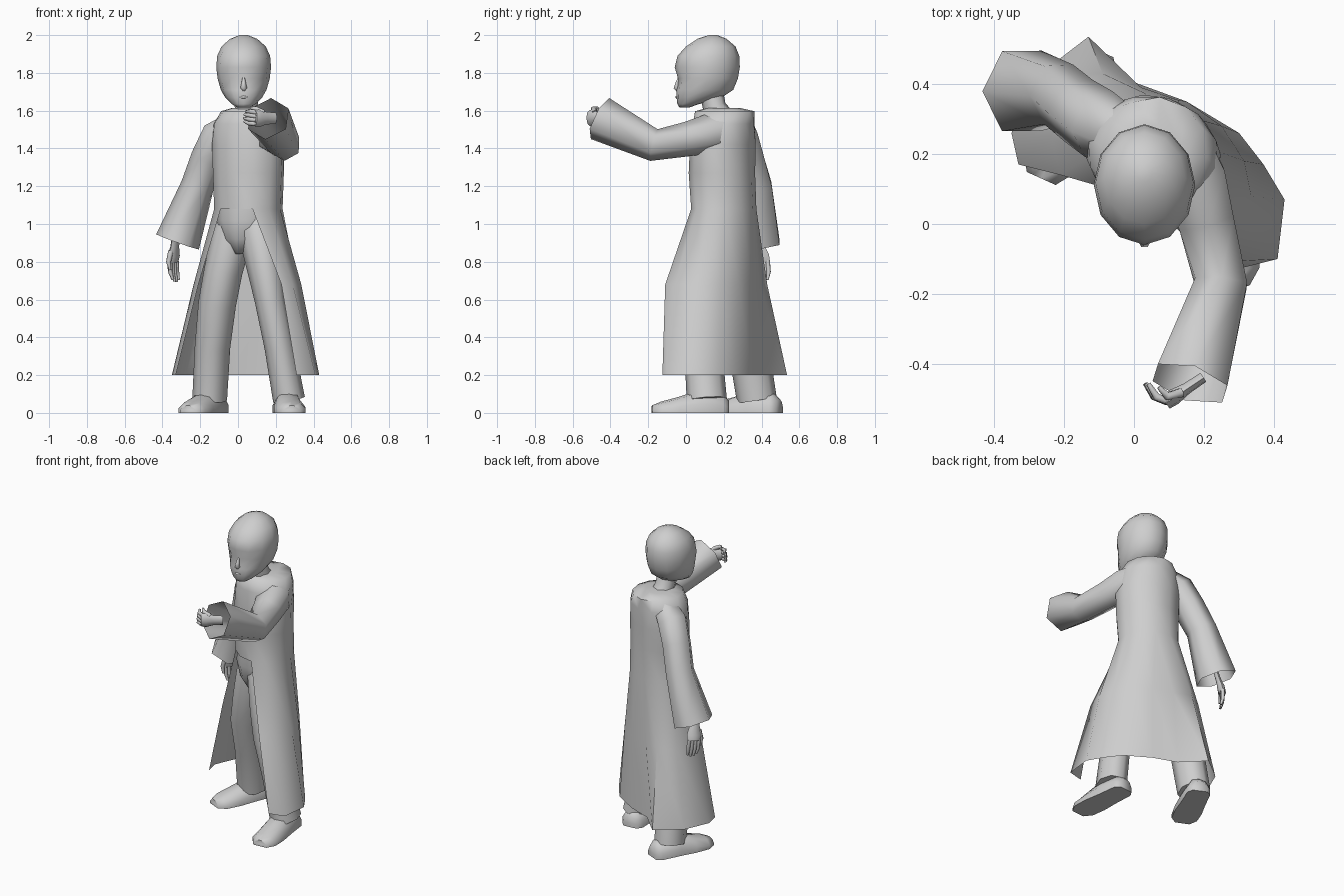
import bpy, bmesh
from math import sin, cos, pi, radians
from mathutils import Vector as V

if "Cube" in bpy.data.objects:
    bpy.data.objects.remove(bpy.data.objects["Cube"])

grey = bpy.data.materials.new("plain_grey")
grey.use_nodes = True
grey.diffuse_color = (0.62, 0.62, 0.62, 1)
grey.node_tree.nodes["Principled BSDF"].inputs["Base Color"].default_value = (0.62, 0.62, 0.62, 1)


def skin(name, rows, caps=(True, True), drop=()):
    """Join rows of points into a closed-round surface; drop removes (row, column) points."""
    bm = bmesh.new()
    rings = [[bm.verts.new(p) for p in row] for row in rows]
    n = len(rings[0])
    for a, b in zip(rings, rings[1:]):
        for i in range(n):
            j = (i + 1) % n
            bm.faces.new((a[i], a[j], b[j], b[i]))
    if caps[0]:
        bm.faces.new(rings[0][::-1])
    if caps[1]:
        bm.faces.new(rings[-1])
    bmesh.ops.recalc_face_normals(bm, faces=bm.faces)
    bmesh.ops.delete(bm, geom=[rings[r][c] for r, c in drop], context='VERTS')
    mesh = bpy.data.meshes.new(name)
    bm.to_mesh(mesh)
    bm.free()
    mesh.materials.append(grey)
    ob = bpy.data.objects.new(name, mesh)
    bpy.context.collection.objects.link(ob)
    bpy.ops.object.select_all(action='DESELECT')
    ob.select_set(True)
    bpy.context.view_layer.objects.active = ob
    bpy.ops.object.shade_smooth_by_angle(angle=radians(65))


def oval(x, y, z, a, b, turn=-25, n=12, start=-60):
    """Level ellipse of points, turned about z."""
    c, s = cos(radians(turn)), sin(radians(turn))
    pts = []
    for i in range(n):
        t = radians(start) + 2 * pi * i / n
        u, w = a * cos(t), b * sin(t)
        pts.append(V((x + u * c - w * s, y + u * s + w * c, z)))
    return pts


def tube(name, path, side, n=8, caps=(True, True), flat=1.0):
    """Round limb through (x, y, z, radius) stations; flat scales it across side."""
    pts = [V(p[:3]) for p in path]
    rows = []
    for i, p in enumerate(pts):
        t = (pts[min(i + 1, len(pts) - 1)] - pts[max(i - 1, 0)]).normalized()
        u = V(side)
        u = (u - t * u.dot(t)).normalized()
        w = t.cross(u)
        r = path[i][3]
        rows.append([p + r * (u * cos(2 * pi * k / n) + w * flat * sin(2 * pi * k / n))
                     for k in range(n)])
    skin(name, rows, caps)


# Long coat: closed torso with a square-backed shoulder line, then a flared skirt open at the front
torso = [oval(.055, .2, 1.615, .085, .085, -10), oval(.06, .205, 1.597, .15, .158, -5),
         oval(.055, .2, 1.53, .19, .165, -15), oval(.055, .195, 1.42, .2, .168),
         oval(.055, .19, 1.27, .193, .172), oval(.055, .2, 1.08, .185, .17)]
knee_line = [(.23, -.11), (.29, -.06), (.335, .08), (.315, .18), (.25, .28), (.15, .35),
             (.02, .39), (-.09, .43), (-.19, .37), (-.235, .25), (-.21, .14), (0, 0)]
hem_line = [(.31, -.125), (.41, -.1), (.43, .07), (.37, .17), (.3, .26), (.15, .35),
            (0, .405), (-.13, .535), (-.28, .42), (-.35, .26), (-.33, .17), (0, 0)]
skirt = [[V((x, y, z)) for x, y in line] for line, z in ((knee_line, .68), (hem_line, .2))]
skin("coat", torso + skirt, (True, False), drop=[(6, 11), (7, 11)])

# Trousers: hips taper into the two legs
skin("trouser_hips", [oval(.055, .2, 1.14, .17, .16), oval(.05, .195, 1.02, .165, .16),
                      oval(.045, .19, .92, .125, .135), oval(.035, .19, .84, .04, .08)])
tube("left_trouser_leg", [(.1, .17, 1.07, .085), (.11, .145, .95, .108), (.145, .095, .75, .094),
                          (.17, .07, .6, .082), (.22, .09, .35, .08), (.27, .11, .07, .085)],
     (1, 0, 0), flat=1.25)
tube("right_trouser_leg", [(0, .22, 1.07, .085), (-.03, .23, .95, .108), (-.078, .245, .75, .102),
                           (-.11, .26, .58, .1), (-.135, .33, .35, .094), (-.15, .375, .07, .092)],
     (1, 0, 0), flat=1.15)

# Shoes: flat sole, rounded upper
SECTION = [(-1, 0), (-1, .4), (-.6, .88), (0, 1), (.6, .88), (1, .4), (1, 0)]
STATIONS = [(0, .045, .07), (.08, .07, .1), (.4, .075, .12), (.65, .083, .085),
            (.88, .078, .06), (1, .045, .04)]


def shoe(name, heel, toe):
    heel, toe = V(heel), V(toe)
    side = (toe - heel).cross(V((0, 0, 1))).normalized()
    skin(name, [[heel.lerp(toe, t) + side * w * s + V((0, 0, h * k)) for s, k in SECTION]
                for t, w, h in STATIONS])


shoe("left_shoe", (.25, .225, 0), (.285, -.18, 0))
shoe("right_shoe", (-.1, .495, 0), (-.265, .13, 0))

# Sleeves, open at the cuffs
tube("left_sleeve", [(.12, .24, 1.5, .1), (.17, .13, 1.48, .105), (.205, .01, 1.45, .092),
                     (.248, -.17, 1.418, .086), (.16, -.455, 1.558, .12)],
     (0, 0, 1), n=6, caps=(True, False))
tube("right_sleeve", [(-.02, .25, 1.53, .075), (-.1, .285, 1.47, .095), (-.16, .325, 1.35, .09),
                      (-.215, .37, 1.2, .088), (-.32, .38, .905, .12)],
     (1, 0, 0), n=6, caps=(True, False), flat=1.1)


# Hands: flat palm, four tapered fingers and a thumb
def hand(name, wrist, knuckle, tip, across, curl):
    wrist, knuckle, tip = V(wrist), V(knuckle), V(tip)
    across, curl = V(across).normalized(), V(curl)
    back = wrist - (knuckle - wrist) * .8
    tube(name + "_palm", [(*back, .03), (*wrist, .033), (*wrist.lerp(knuckle, .6), .047),
                          (*knuckle, .042)], across, flat=.5)
    for i in range(4):
        off = across * (i - 1.5) * .02
        reach = 1 - .09 * abs(i - 1.4)
        a = knuckle + off - (knuckle - wrist) * .1
        b = knuckle.lerp(tip, .55 * reach) + off * 1.05 + curl * .25
        c = knuckle.lerp(tip, reach) + off * .9 + curl
        tube(f"{name}_finger_{i + 1}", [(*a, .013), (*b, .012), (*c, .007)], across, n=6)
    a = wrist.lerp(knuckle, .3) + across * .03
    b = knuckle + across * .05 + curl * .4
    c = knuckle.lerp(tip, .4) + across * .05 + curl * .9
    tube(name + "_thumb", [(*a, .015), (*b, .013), (*c, .007)], across, n=6)


hand("left_hand", (.15, -.47, 1.56), (.09, -.51, 1.56), (.03, -.5, 1.57),
     (.1, 0, 1), (0, .045, 0))
hand("right_hand", (-.335, .39, .88), (-.345, .41, .8), (-.345, .42, .69),
     (-.7, -1, 0), (.015, -.01, 0))

# Neck and head
tube("neck", [(.05, .19, 1.55, .075), (.045, .15, 1.62, .062), (.035, .13, 1.72, .062)], (1, 0, 0))
HEAD = [(1.618, -.035, .02, .035), (1.635, -.046, .07, .063), (1.67, -.05, .19, .098),
        (1.71, -.052, .25, .121), (1.77, -.05, .275, .138), (1.83, -.06, .285, .145),
        (1.89, -.045, .282, .14), (1.94, 0, .262, .117), (1.98, .06, .215, .072),
        (2.0, .12, .165, .022)]
head = [oval(.03, (f + b) / 2, z, w, (b - f) / 2, 0, start=-90) for z, f, b, w in HEAD]
for column, depth in ((1, .015), (11, .015), (0, .008)):
    head[4][column].y += depth          # eye sockets and nose bridge
for row in (2, 3):
    for column in (1, 11):
        head[row][column].y -= .008     # cheeks
skin("head", head)
tube("nose", [(.03, -.036, 1.78, .006), (.03, -.046, 1.745, .012), (.03, -.05, 1.72, .018),
              (.03, -.042, 1.708, .01)], (1, 0, 0), n=6)
tube("lips", [(.0, -.04, 1.67, .003), (.03, -.048, 1.672, .009), (.06, -.04, 1.67, .003)],
     (0, 0, 1), n=6)
